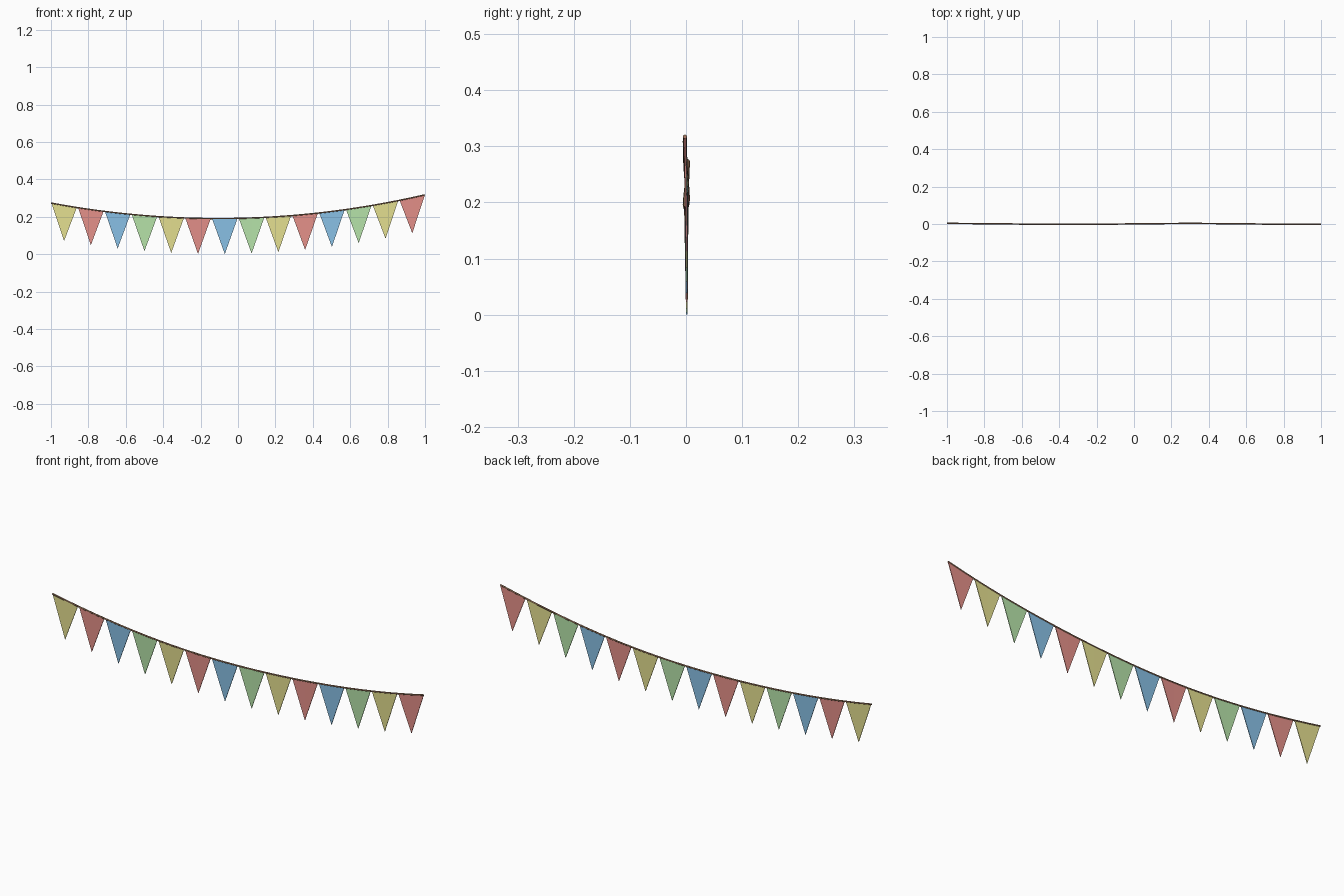
import bpy, math

if "Cube" in bpy.data.objects:
    bpy.data.objects.remove(bpy.data.objects["Cube"])

RADIUS = 0.0038
COUNT, PITCH, WIDTH, HEIGHT, THICK = 14, 0.1432, 0.136, 0.190, 0.003


def material(name, rgb):
    m = bpy.data.materials.new(name)
    m.diffuse_color = (*rgb, 1)
    m.use_nodes = True
    m.node_tree.nodes["Principled BSDF"].inputs["Base Color"].default_value = m.diffuse_color
    return m


def rope_point(x):
    # sagging line with a slight sideways waver
    y = 0.0005 + 0.0025 * math.cos((x - 0.3) * 2 * math.pi / 1.3)
    return x, y, 0.1915 + 0.022 * x + 0.104 * x * x


def mesh_object(name, verts, faces, mat):
    me = bpy.data.meshes.new(name)
    me.from_pydata(verts, [], faces)
    me.materials.append(mat)
    ob = bpy.data.objects.new(name, me)
    bpy.context.collection.objects.link(ob)
    return ob


# Rope: round tube swept along the sag
N, SIDES = 56, 8
verts, faces = [], []
for i in range(N + 1):
    x, y, z = rope_point(-0.999 + 1.998 * i / N)
    slope = 0.022 + 0.208 * x
    k = 1 / math.hypot(1, slope)
    for j in range(SIDES):
        a = 2 * math.pi * j / SIDES
        u, v = RADIUS * math.cos(a), RADIUS * math.sin(a)
        verts.append((x - v * slope * k, y + u, z + v * k))
for i in range(N):
    for j in range(SIDES):
        a, b = i * SIDES + j, i * SIDES + (j + 1) % SIDES
        faces.append((a, b, b + SIDES, a + SIDES))
faces.append(tuple(reversed(range(SIDES))))
faces.append(tuple(range(N * SIDES, (N + 1) * SIDES)))
rope = mesh_object("rope", verts, faces, material("rope_brown", (0.30, 0.17, 0.10)))
for p in rope.data.polygons:
    p.use_smooth = len(p.vertices) == 4

# Pennants: thin triangles hanging straight down from the rope
colours = [material("yellow", (0.78, 0.74, 0.28)), material("red", (0.78, 0.28, 0.25)),
           material("blue", (0.25, 0.53, 0.79)), material("green", (0.47, 0.77, 0.40))]
for i in range(COUNT):
    cx = (i - (COUNT - 1) / 2) * PITCH + 0.001
    mid = rope_point(cx)
    outline = [rope_point(cx - WIDTH / 2), (cx, 0.0015, mid[2] - HEIGHT),
               rope_point(cx + WIDTH / 2), mid]
    front = [(x, y - THICK / 2, z) for x, y, z in outline]
    back = [(x, y + THICK / 2, z) for x, y, z in outline]
    sides = [(j, j + 4, (j + 1) % 4 + 4, (j + 1) % 4) for j in range(4)]
    tris = [(0, 1, 3), (1, 2, 3), (4, 7, 5), (5, 7, 6)]
    mesh_object(f"pennant_{i + 1}", front + back, tris + sides, colours[i % 4])
